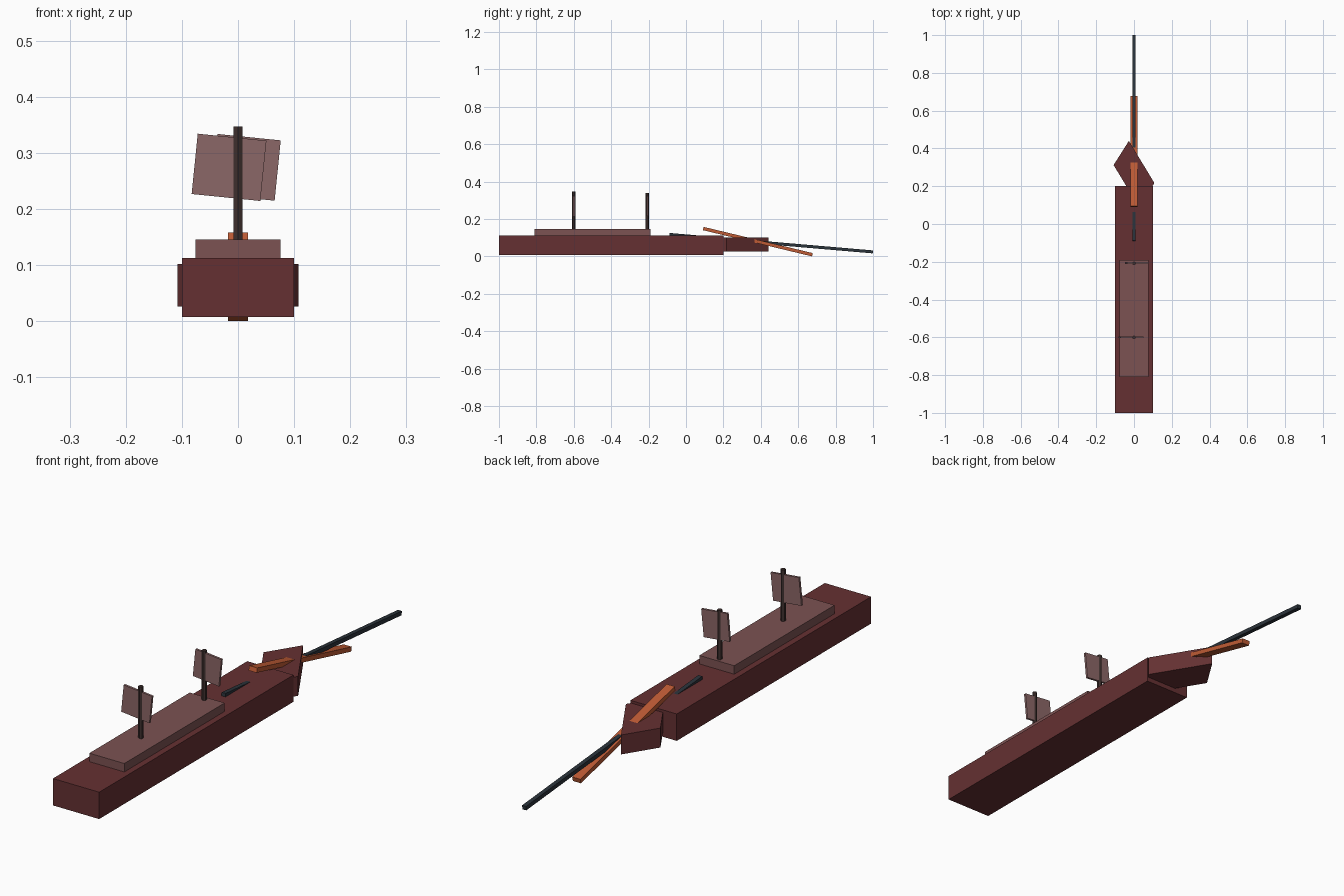
import bpy, bmesh
from math import radians, pi
from mathutils import Vector

if "Cube" in bpy.data.objects:
    bpy.data.objects.remove(bpy.data.objects["Cube"])


def material(name, rgb):
    m = bpy.data.materials.new(name)
    m.diffuse_color = (*rgb, 1)
    m.use_nodes = True
    m.node_tree.nodes["Principled BSDF"].inputs["Base Color"].default_value = m.diffuse_color
    return m


HULL = material("dark_red", (0.13, 0.03, 0.032))
DECK = material("dusty_red", (0.20, 0.085, 0.085))
SAIL = material("pale_red", (0.26, 0.135, 0.135))
MAST = material("dark_brown", (0.05, 0.03, 0.028))
ORANGE = material("orange", (0.52, 0.105, 0.035))
SLATE = material("slate", (0.024, 0.033, 0.043))


def add(name, bm, mat, loc=(0, 0, 0), rot=(0, 0, 0)):
    bmesh.ops.recalc_face_normals(bm, faces=bm.faces)
    me = bpy.data.meshes.new(name)
    bm.to_mesh(me)
    bm.free()
    ob = bpy.data.objects.new(name, me)
    ob.location = loc
    ob.rotation_euler = rot
    me.materials.append(mat)
    bpy.context.collection.objects.link(ob)
    return ob


def box(name, size, loc, mat, rot=(0, 0, 0)):
    bm = bmesh.new()
    bmesh.ops.create_cube(bm, size=1)
    bmesh.ops.scale(bm, vec=size, verts=bm.verts)
    return add(name, bm, mat, loc, rot)


def prism(name, outline, z0, z1, mat):
    bm = bmesh.new()
    face = bm.faces.new([bm.verts.new((x, y, z0)) for x, y in outline])
    out = bmesh.ops.extrude_face_region(bm, geom=[face])
    top = [v for v in out["geom"] if isinstance(v, bmesh.types.BMVert)]
    bmesh.ops.translate(bm, vec=Vector((0, 0, z1 - z0)), verts=top)
    return add(name, bm, mat)


def mast(name, y, top):
    z0 = 0.13
    bm = bmesh.new()
    bmesh.ops.create_cone(bm, cap_ends=True, segments=6, radius1=0.0092,
                          radius2=0.0092, depth=top - z0)
    return add(name, bm, MAST, (0, y, (top + z0) / 2))


# Hull and raised deck
box("hull", (0.2, 1.2, 0.105), (0, -0.4, 0.0595), HULL)
box("deck", (0.151, 0.62, 0.035), (0, -0.5, 0.1275), DECK)

# Skewed bow block
prism("bow", [(-0.027, 0.44), (-0.108, 0.312), (0.027, 0.089), (0.108, 0.217)],
      0.026, 0.102, HULL)

# Masts with tilted sails
for name, y, top, x, width in (("front", -0.6, 0.347, -0.016, 0.123),
                               ("rear", -0.208, 0.338, 0.0145, 0.113)):
    mast(name + "_mast", y, top)
    box(name + "_sail", (width, 0.009, 0.108), (x, y + 0.001, 0.274), SAIL,
        (0, radians(5.8), 0))

# Orange ram and long bowsprit, both sloping down to the bow
box("ram_beam", (0.035, 0.6, 0.018), (0, 0.384, 0.0787), ORANGE, (radians(-13.5), 0, 0))
box("bowsprit", (0.017, 1.092, 0.016), (0, 0.455, 0.0705), SLATE, (radians(-4.9), 0, 0))
